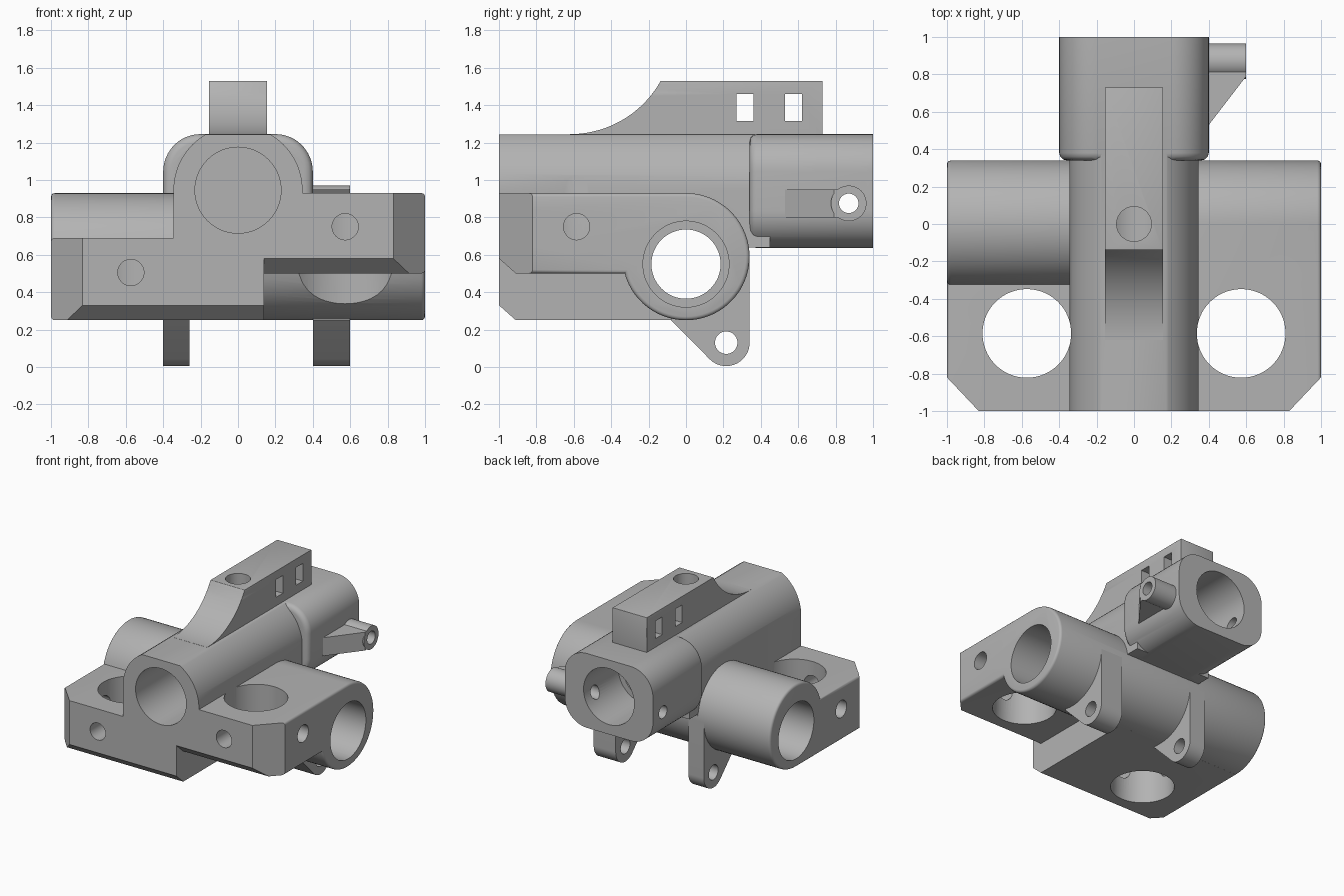
import bpy, bmesh, math

if "Cube" in bpy.data.objects:
    bpy.data.objects.remove(bpy.data.objects["Cube"], do_unlink=True)

grey = bpy.data.materials.new("plain_grey")
grey.use_nodes = True
grey.diffuse_color = (0.45, 0.45, 0.45, 1)
grey.node_tree.nodes["Principled BSDF"].inputs["Base Color"].default_value = grey.diffuse_color


def arc(cx, cy, r, start, end, n=24):
    angles = [math.radians(start + (end - start) * i / n) for i in range(n + 1)]
    return [(cx + r * math.cos(a), cy + r * math.sin(a)) for a in angles]


def prism(name, pts, axis, lo, hi, round_if=None, width=0.02):
    """Extrude a profile along an axis; round the edges whose two ends pass round_if."""
    bm = bmesh.new()

    def place(p, t):
        c = list(p)
        c.insert(axis, t)
        return bm.verts.new(c)

    a, b = [[place(p, t) for p in pts] for t in (lo, hi)]
    bm.faces.new(a)
    bm.faces.new(b)
    for i in range(len(pts)):
        j = (i + 1) % len(pts)
        bm.faces.new((a[i], a[j], b[j], b[i]))
    bmesh.ops.recalc_face_normals(bm, faces=bm.faces)
    if round_if:
        edges = [e for e in bm.edges if e.calc_face_angle() > 0.6
                 and all(round_if(v.co) for v in e.verts)]
        bmesh.ops.bevel(bm, geom=edges, offset=width, segments=3, profile=0.5,
                        affect='EDGES', clamp_overlap=True)
    mesh = bpy.data.meshes.new(name)
    bm.to_mesh(mesh)
    bm.free()
    mesh.materials.append(grey)
    ob = bpy.data.objects.new(name, mesh)
    bpy.context.collection.objects.link(ob)
    return ob


def rod(name, u, v, r, axis, lo, hi, **kw):
    return prism(name, arc(u, v, r, 0, 360, 64)[:-1], axis, lo, hi, **kw)


def combine(target, others, operation):
    bpy.context.view_layer.objects.active = target
    for other in others:
        mod = target.modifiers.new("combine", 'BOOLEAN')
        mod.operation, mod.solver, mod.object = operation, 'EXACT', other
        bpy.ops.object.modifier_apply(modifier=mod.name)


def remove(objects):
    for ob in objects:
        bpy.data.objects.remove(ob, do_unlink=True)


def at_end(co):
    return abs(co.x) > 0.99


# Upper side block with its rounded rear and bevelled front lip
low = math.degrees(math.asin(-0.09 / 0.34))
body = prism("joint_body", [(-1, 0.93)] + arc(0, 0.59, 0.34, 90, -180 - low, 48)
             + [(-0.91, 0.5), (-1, 0.58)], 0, -0.343, 1, at_end)

# Remaining blocks and tubes of the body
lower_block = prism("lower_block", [(-1, 0.69), (0, 0.69), (0, 0.25), (-0.91, 0.25), (-1, 0.33)],
                    0, -1, 0.14, at_end)
cross_tube = rod("cross_tube", 0, 0.59, 0.3395, 0, -1, 0.5, round_if=at_end)
flat = math.degrees(math.asin(0.299 / 0.345))
long_tube = prism("long_tube", [(-0.345, 0.64), (0.345, 0.64)]
                  + arc(0, 0.945, 0.345, 0, flat) + arc(0, 0.945, 0.345, 180 - flat, 180),
                  1, -1, 0.45)
rear_profile = []
for i, (x, z) in enumerate([(0.2, 1.045), (-0.2, 1.045), (-0.2, 0.835), (0.2, 0.835)]):
    rear_profile += arc(x, z, 0.2, i * 90, i * 90 + 90, 12)
rear_block = prism("rear_block", rear_profile, 1, 0.34, 1, lambda c: c.y < 0.4, 0.04)
solids = [lower_block, cross_tube, long_tube, rear_block]
combine(body, solids, 'UNION')
remove(solids)

# Top rib with a concave front slope
sweep = math.degrees(math.asin(0.27 / 0.555))
rib = prism("top_rib", [(-0.62, 1.2), (0.73, 1.2), (0.73, 1.53)]
            + arc(-0.62, 1.8, 0.555, -sweep, -90), 0, -0.155, 0.155,
            lambda c: c.z > 1.21 and c.y > -0.2 or (c.y > 0.7), 0.022)

# Lugs under the body
lug_profile = [(-0.08, 0.4), (0.34, 0.59)] + arc(0.215, 0.13, 0.125, 0, -135) + [(-0.08, 0.25)]
lugs = [prism("right_lug", lug_profile, 0, -0.4, -0.26),
        prism("left_lug", lug_profile, 0, 0.4, 0.6)]

# Side clip: a braced barrel beside the rear block
clip = prism("side_clip", [(0.37, 0.53), (0.4, 0.53), (0.6, 0.79), (0.6, 0.87), (0.37, 0.87)],
             2, 0.8, 0.95)
barrel = rod("barrel", 0.87, 0.875, 0.095, 0, 0.37, 0.6)
combine(clip, [barrel], 'UNION')
remove([barrel])

# Main bores: narrow middle with wider seats at both ends
cutters = [
    rod("cross_bore", 0, 0.55, 0.185, 0, -1.1, 1.1),
    rod("cross_seat_right", 0, 0.55, 0.23, 0, -1.1, -0.5),
    rod("cross_seat_left", 0, 0.55, 0.23, 0, 0.5, 1.1),
    rod("front_bore", 0, 0.945, 0.23, 1, -1.1, -0.4),
    rod("rear_seat", 0, 0.945, 0.23, 1, 0.55, 1.1),
    rod("rear_bore", 0, 0.945, 0.185, 1, -0.2, 0.6),
    rod("clearance", 0.573, -0.585, 0.357, 2, 0, 0.499),
    rod("rib_hole", 0, 0, 0.093, 2, 1, 1.6),
    rod("lug_holes", 0.215, 0.13, 0.06, 0, -0.7, 0.7),
    rod("clip_hole", 0.87, 0.875, 0.052, 0, -0.7, 0.7),
]

# Upright bores, their screw holes and the clipped front corners
for s, z in ((-1, 0.505), (1, 0.75)):
    cutters += [
        rod("upright_bore", s * 0.573, -0.585, 0.237, 2, 0, 1.1),
        rod("front_screw", s * 0.573, z, 0.07, 1, -1.1, -0.6),
        rod("side_screw", -0.585, z, 0.07, 0, *sorted((s * 0.6, s * 1.1))),
        prism("corner_cut", [(s * 1.1, -0.714), (s * 0.73, -1.106), (s * 1.1, -1.106)], 2, 0, 1.2),
    ]

# Two windows through the rib
for y in (0.315, 0.575):
    cutters.append(prism("rib_window", [(y - 0.045, 1.315), (y + 0.045, 1.315),
                                        (y + 0.045, 1.46), (y - 0.045, 1.46)], 0, -0.3, 0.3))

by_name = lambda *words: [c for c in cutters if c.name.startswith(words)]
combine(body, [c for c in cutters if not c.name.startswith(("rib_window", "lug"))], 'DIFFERENCE')
combine(rib, by_name("rib"), 'DIFFERENCE')
combine(clip, by_name("clip_hole"), 'DIFFERENCE')
for lug in lugs:
    combine(lug, by_name("lug", "cross"), 'DIFFERENCE')
remove(cutters)

# Smooth the curved walls, keep the edges crisp
for ob in [body, rib, clip] + lugs:
    bpy.ops.object.select_all(action='DESELECT')
    ob.select_set(True)
    bpy.context.view_layer.objects.active = ob
    bpy.ops.object.shade_smooth_by_angle(angle=math.radians(32))
